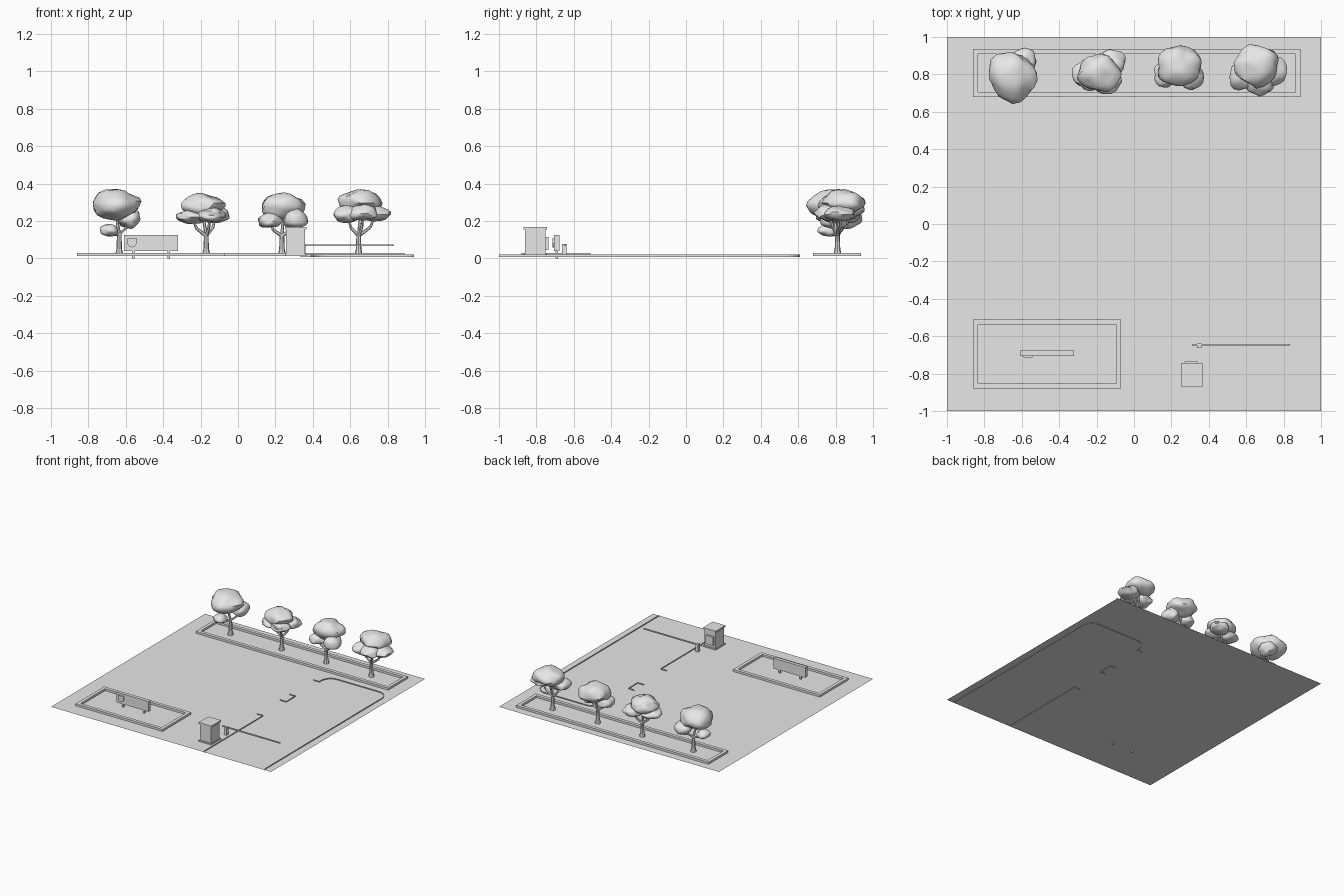
import bpy, bmesh, math, random
from mathutils import Vector, noise

random.seed(4)
if "Cube" in bpy.data.objects:
    bpy.data.objects.remove(bpy.data.objects["Cube"], do_unlink=True)

grey = bpy.data.materials.new("plain_grey")
grey.use_nodes = True
grey.diffuse_color = (0.8, 0.8, 0.8, 1)
grey.node_tree.nodes["Principled BSDF"].inputs["Base Color"].default_value = grey.diffuse_color

GROUND = 0.012


def finish(name, bm, smooth=False):
    mesh = bpy.data.meshes.new(name)
    bm.to_mesh(mesh)
    bm.free()
    mesh.materials.append(grey)
    obj = bpy.data.objects.new(name, mesh)
    bpy.context.collection.objects.link(obj)
    if smooth:
        bpy.ops.object.select_all(action='DESELECT')
        obj.select_set(True)
        bpy.context.view_layer.objects.active = obj
        bpy.ops.object.shade_smooth_by_angle(angle=math.radians(40))
    return obj


def add_box(bm, x0, x1, y0, y1, z0, z1):
    made = bmesh.ops.create_cube(bm, size=1)["verts"]
    for v in made:
        v.co = (x0 if v.co.x < 0 else x1, y0 if v.co.y < 0 else y1, z0 if v.co.z < 0 else z1)
    return made


def box(name, *bounds):
    bm = bmesh.new()
    add_box(bm, *bounds)
    return finish(name, bm)


def ribbon(name, path, z0, z1):
    # Upright strip of faces along a ground path
    bm = bmesh.new()
    low = [bm.verts.new((x, y, z0)) for x, y in path]
    high = [bm.verts.new((x, y, z1)) for x, y in path]
    for i in range(len(path) - 1):
        bm.faces.new((low[i], low[i + 1], high[i + 1], high[i]))
    return finish(name, bm)


def planter(name, x0, x1, y0, y1, rim=0.027, top=0.029):
    # Rectangular kerb frame, open in the middle
    bm = bmesh.new()
    rings = []
    for inset, z in ((0, GROUND), (0, top), (rim, top), (rim, GROUND)):
        a, b, c, d = x0 + inset, x1 - inset, y0 + inset, y1 - inset
        rings.append([bm.verts.new((x, y, z)) for x, y in ((a, c), (b, c), (b, d), (a, d))])
    for lower, upper in zip(rings, rings[1:]):
        for i in range(4):
            j = (i + 1) % 4
            bm.faces.new((lower[i], lower[j], upper[j], upper[i]))
    return finish(name, bm)


# Ground sheet
bm = bmesh.new()
bmesh.ops.create_grid(bm, x_segments=1, y_segments=1, size=1)
bmesh.ops.translate(bm, verts=bm.verts, vec=(0, 0, GROUND))
finish("ground", bm)

# Road edge with rounded far corners and two side bays
LEFT, BAY, RIGHT, FAR, R = 0.39, 0.335, 0.94, 0.61, 0.085


def corner(cx, start):
    angles = [math.radians(start - 90 * i / 8) for i in range(9)]
    return [(cx + R * math.cos(a), FAR - R + R * math.sin(a)) for a in angles]


loop = [(BAY, 0.5), (LEFT, 0.5)] + corner(LEFT + R, 180) + corner(RIGHT - R, 90) + [(RIGHT, -1)]
KERB = (0.007, 0.02)
ribbon("road_edge_outer", loop, *KERB)
ribbon("road_edge_near", [(LEFT, -1), (LEFT, -0.23), (BAY, -0.23)], *KERB)
ribbon("road_edge_island", [(BAY, 0.07), (LEFT, 0.07), (LEFT, 0.19), (BAY, 0.19)], *KERB)

# Planting beds
planter("front_planter", -0.86, -0.07, -0.88, -0.51)
planter("rear_planter", -0.86, 0.89, 0.68, 0.935)

# Sign board with two legs and a blank shield plate
box("sign_board", -0.61, -0.32, -0.705, -0.677, 0.04, 0.125)
for side, x in (("right", -0.56), ("left", -0.37)):
    box("sign_leg_" + side, x - 0.007, x + 0.007, -0.698, -0.684, 0, 0.042)
bm = bmesh.new()
outline = [(-1, 1), (-1, -0.2), (-0.6, -0.75), (0, -1), (0.6, -0.75), (1, -0.2), (1, 1)]
plate = bm.faces.new([bm.verts.new((-0.567 + 0.025 * x, -0.705, 0.083 + 0.025 * z)) for x, z in outline])
front = bmesh.ops.extrude_face_region(bm, geom=[plate])["geom"]
bmesh.ops.translate(bm, vec=(0, -0.009, 0), verts=[g for g in front if isinstance(g, bmesh.types.BMVert)])
bmesh.ops.recalc_face_normals(bm, faces=bm.faces)
finish("sign_plate", bm)

# Gate booth: plinth, body with shallow side window, roof and rear hatch
box("booth_plinth", 0.25, 0.365, -0.868, -0.742, GROUND, 0.022)
bm = bmesh.new()
add_box(bm, 0.256, 0.359, -0.86, -0.75, 0.02, 0.157)
bm.normal_update()
walls = [f for f in bm.faces if f.normal.x < -0.9]
bmesh.ops.inset_individual(bm, faces=walls, thickness=0.026, depth=-0.004)
finish("booth_body", bm)
box("booth_roof", 0.25, 0.365, -0.868, -0.742, 0.155, 0.168)
box("booth_hatch", 0.27, 0.34, -0.75, -0.736, 0.045, 0.115)

# Barrier gate
box("barrier_post", 0.337, 0.36, -0.663, -0.639, GROUND, 0.076)
box("barrier_arm", 0.31, 0.835, -0.649, -0.641, 0.065, 0.075)


def limb(bm, start, end, r0, r1, sides=8):
    # Tapered branch segment
    a, b = Vector(start), Vector(end)
    made = bmesh.ops.create_cone(bm, cap_ends=True, segments=sides, radius1=r0, radius2=r1,
                                 depth=(b - a).length)["verts"]
    turn = (b - a).to_track_quat('Z', 'Y')
    for v in made:
        v.co = turn @ v.co + (a + b) / 2


def clump(bm, centre, size):
    # Lumpy leaf mass with a flattened underside
    made = bmesh.ops.create_icosphere(bm, subdivisions=3, radius=1)["verts"]
    seed = Vector([random.uniform(-20, 20) for _ in range(3)])
    for v in made:
        d = v.co.normalized()
        p = d * (1 + 0.24 * noise.noise(d * 1.5 + seed))
        if p.z < 0:
            p.z *= 0.8
        v.co = Vector(centre) + Vector(p[i] * size[i] for i in range(3))


def tree(name, x, y, fork, clumps):
    bm = bmesh.new()
    base, top = (x, y, GROUND), (x, y, fork)
    limb(bm, base, (x, y, 0.05), 0.023, 0.015)
    limb(bm, (x, y, 0.05), top, 0.015, 0.012)
    for centre, size in clumps:
        c = Vector(centre)
        bend = Vector(top).lerp(c, 0.5) + Vector(((c.x - x) * 0.2, 0, -0.01))
        limb(bm, top, bend, 0.010, 0.008, 6)
        limb(bm, bend, c, 0.008, 0.005, 6)
    finish(name + "_trunk", bm, True)
    bm = bmesh.new()
    for centre, size in clumps:
        clump(bm, centre, size)
    finish(name + "_leaves", bm, True)


# Row of four trees, each with its own leaf masses
tree("tree_one", -0.635, 0.81, 0.13, [
    ((-0.65, 0.79, 0.28), (0.13, 0.135, 0.09)),
    ((-0.585, 0.87, 0.21), (0.065, 0.07, 0.06)),
    ((-0.69, 0.76, 0.147), (0.052, 0.055, 0.036))])
tree("tree_two", -0.17, 0.81, 0.12, [
    ((-0.185, 0.81, 0.275), (0.11, 0.10, 0.07)),
    ((-0.12, 0.86, 0.225), (0.075, 0.07, 0.045)),
    ((-0.245, 0.80, 0.22), (0.08, 0.08, 0.045)),
    ((-0.15, 0.76, 0.23), (0.075, 0.07, 0.045))])
tree("tree_three", 0.235, 0.81, 0.12, [
    ((0.24, 0.845, 0.27), (0.115, 0.11, 0.08)),
    ((0.17, 0.80, 0.20), (0.065, 0.07, 0.045)),
    ((0.305, 0.79, 0.205), (0.065, 0.07, 0.06))])
tree("tree_four", 0.645, 0.81, 0.12, [
    ((0.655, 0.845, 0.295), (0.12, 0.105, 0.07)),
    ((0.585, 0.79, 0.23), (0.075, 0.075, 0.05)),
    ((0.735, 0.82, 0.235), (0.078, 0.08, 0.045)),
    ((0.67, 0.76, 0.24), (0.08, 0.07, 0.05))])
